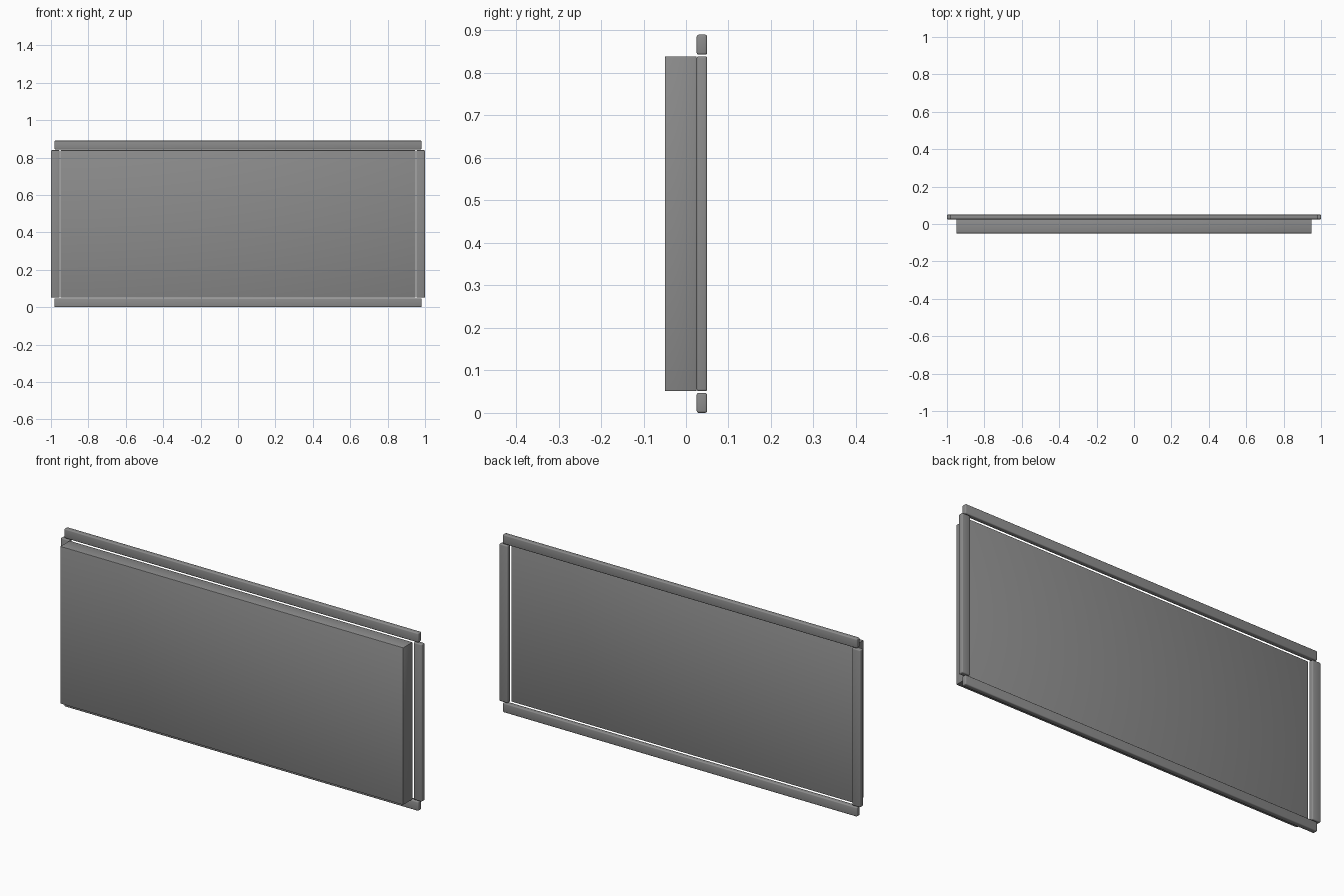
import bpy

if "Cube" in bpy.data.objects:
    bpy.data.objects.remove(bpy.data.objects["Cube"])

grey = bpy.data.materials.new("mid_grey")
grey.diffuse_color = (0.26, 0.26, 0.26, 1.0)
grey.use_nodes = True
grey.node_tree.nodes["Principled BSDF"].inputs["Base Color"].default_value = grey.diffuse_color


def rounded_box(name, low, high, radius, segments):
    """Box between two corners with softened edges."""
    bpy.ops.mesh.primitive_cube_add(
        size=1, location=[(a + b) / 2 for a, b in zip(low, high)])
    ob = bpy.context.object
    ob.name = name
    ob.scale = [b - a for a, b in zip(low, high)]
    bpy.ops.object.transform_apply(location=False, rotation=False, scale=True)
    bevel = ob.modifiers.new("soft_edges", 'BEVEL')
    bevel.width = radius
    bevel.segments = segments
    ob.data.materials.append(grey)
    bpy.ops.object.modifier_apply(modifier=bevel.name)
    bpy.ops.object.shade_smooth_by_angle(angle=0.6)
    return ob


HEIGHT = 0.89            # overall height
BACK, MID, FRONT = 0.05, 0.025, -0.05

# Main slab
rounded_box("panel", (-0.95, FRONT, 0.051), (0.95, MID, HEIGHT - 0.051), 0.003, 2)

# Upright strips behind the slab's left and right edges
for side, x0, x1 in (("left", -1.0, -0.954), ("right", 0.954, 1.0)):
    rounded_box(side + "_strip", (x0, MID, 0.051), (x1, BACK, HEIGHT - 0.051), 0.005, 3)

# Horizontal strips below and above the slab
for side, z0, z1 in (("bottom", 0.0, 0.047), ("top", HEIGHT - 0.047, HEIGHT)):
    rounded_box(side + "_strip", (-0.981, MID, z0), (0.981, BACK, z1), 0.005, 3)
